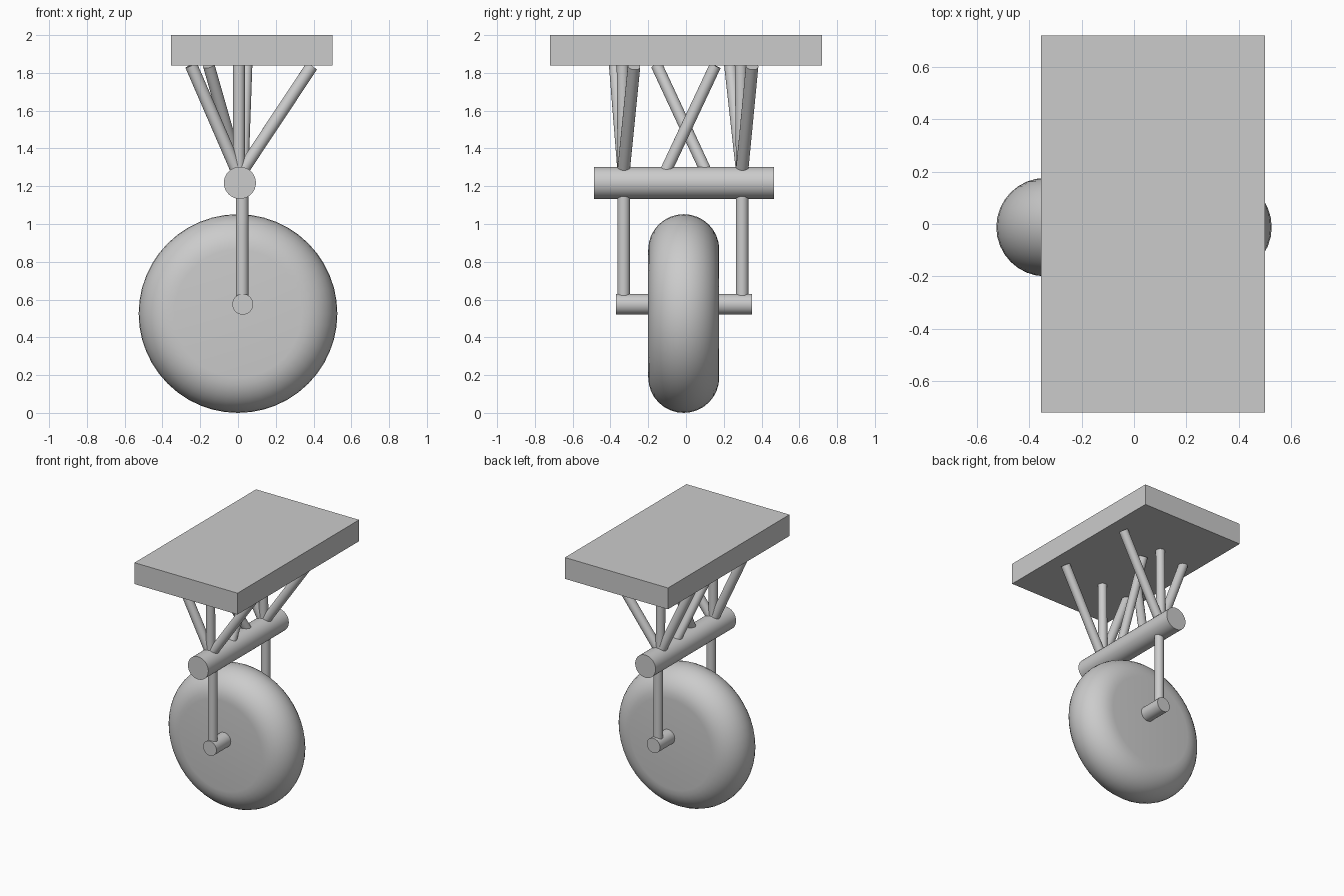
import bpy, math
from mathutils import Vector

cube = bpy.data.objects.get("Cube")
if cube:
    bpy.data.objects.remove(cube, do_unlink=True)

grey = bpy.data.materials.new("plain_grey")
grey.use_nodes = True
colour = (0.6, 0.6, 0.6, 1)
grey.diffuse_color = colour
grey.node_tree.nodes["Principled BSDF"].inputs["Base Color"].default_value = colour


def finish(obj, name, smooth=True):
    obj.name = obj.data.name = name
    obj.data.materials.append(grey)
    if smooth:
        bpy.ops.object.shade_smooth_by_angle(angle=math.radians(40))
    return obj


def rod(name, start, end, radius, sides=32):
    a, b = Vector(start), Vector(end)
    bpy.ops.mesh.primitive_cylinder_add(
        vertices=sides, radius=radius, depth=(b - a).length, location=(a + b) / 2,
        rotation=(b - a).to_track_quat("Z", "Y").to_euler())
    return finish(bpy.context.object, name)


# Mounting plate
bpy.ops.mesh.primitive_cube_add(size=1, location=(0.073, 0, 1.92))
plate = bpy.context.object
plate.scale = (0.855, 1.44, 0.16)
finish(plate, "mounting_plate", smooth=False)

# Tyre: a disc whose whole rim is rounded over
HALF_WIDTH, RADIUS, SEGMENTS, STEPS = 0.188, 0.526, 48, 16
profile = []
for i in range(STEPS + 1):
    t = math.pi * i / STEPS
    profile.append((RADIUS - HALF_WIDTH + HALF_WIDTH * math.sin(t), -HALF_WIDTH * math.cos(t)))
verts, faces = [], []
for s in range(SEGMENTS):
    a = math.tau * s / SEGMENTS
    verts += [(r * math.sin(a), y, r * math.cos(a)) for r, y in profile]
n = len(profile)
for s in range(SEGMENTS):
    here, after = s * n, (s + 1) % SEGMENTS * n
    faces += [(here + i, here + i + 1, after + i + 1, after + i) for i in range(STEPS)]
faces.append([s * n for s in range(SEGMENTS)])
faces.append([s * n + STEPS for s in reversed(range(SEGMENTS))])
mesh = bpy.data.meshes.new("wheel")
mesh.from_pydata(verts, [], faces)
wheel = bpy.data.objects.new("wheel", mesh)
wheel.location = (0, -0.012, RADIUS)
bpy.context.collection.objects.link(wheel)
bpy.ops.object.select_all(action="DESELECT")
wheel.select_set(True)
bpy.context.view_layer.objects.active = wheel
finish(wheel, "wheel")

# Axle and crossbar
rod("axle", (0.025, -0.37, 0.575), (0.025, 0.35, 0.575), 0.055)
rod("crossbar", (0.01, -0.487, 1.218), (0.01, 0.467, 1.218), 0.085)

# Fork legs and the three struts fanning up from each end of the crossbar
for side, y, inner, middle, outer in (("front", -0.33, -0.375, -0.335, -0.275),
                                      ("back", 0.297, 0.235, 0.29, 0.35)):
    rod(side + "_fork_leg", (0.022, y, 0.6), (0.022, y, 1.16), 0.033)
    rod(side + "_right_strut", (-0.005, y, 1.28), (-0.248, inner, 1.84), 0.033)
    rod(side + "_upright_strut", (0.005, y, 1.28), (0.005, middle, 1.845), 0.032)
    rod(side + "_left_strut", (0.025, y, 1.285), (0.39, outer, 1.835), 0.033)

# Crossed braces in the middle
rod("left_cross_brace", (0.025, -0.105, 1.285), (0.045, 0.155, 1.838), 0.031)
rod("right_cross_brace", (0.005, 0.105, 1.28), (-0.155, -0.155, 1.84), 0.031)
